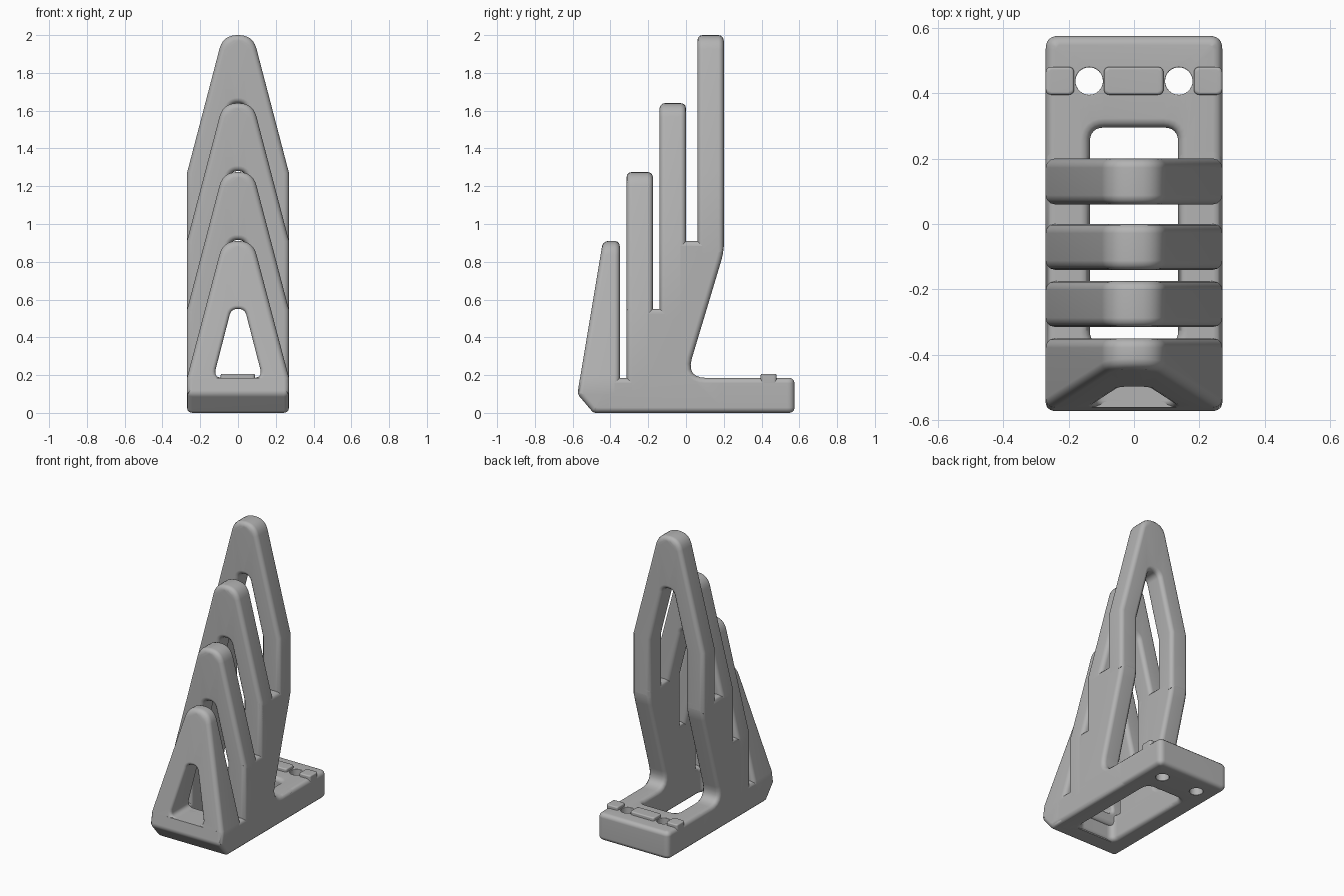
import bpy, bmesh, math
from mathutils import Vector

cube = bpy.data.objects.get("Cube")
if cube:
    bpy.data.objects.remove(cube, do_unlink=True)

GREY = (0.45, 0.45, 0.45, 1)
mat = bpy.data.materials.new("plain_grey")
mat.use_nodes = True
mat.diffuse_color = GREY
mat.node_tree.nodes["Principled BSDF"].inputs["Base Color"].default_value = GREY

ROUND = 0.028    # edge rounding
HALF = 0.27      # half width of the body
INNER = 0.135    # half width of the inner channel
DECK = 0.185     # top of the base


def soften(points, steps=6):
    """Outline from (u, v, corner_cut) points, counter-clockwise."""
    out = []
    for i, p in enumerate(points):
        c = Vector(p[:2])
        cut = p[2] if len(p) > 2 else 0
        if not cut:
            out.append(c)
            continue
        a = c + (Vector(points[i - 1][:2]) - c).normalized() * cut
        b = c + (Vector(points[(i + 1) % len(points)][:2]) - c).normalized() * cut
        for k in range(steps + 1):
            t = k / steps
            out.append(a * (1 - t) ** 2 + c * (2 * t * (1 - t)) + b * t ** 2)
    area = sum(out[i - 1].cross(out[i]) for i in range(len(out)))
    return out if area > 0 else out[::-1]


def inset(loop, dist):
    """Mitred offset towards the inside of a loop."""
    res = []
    for i, p in enumerate(loop):
        e1 = (p - loop[i - 1]).normalized()
        e2 = (loop[(i + 1) % len(loop)] - p).normalized()
        n1, n2 = Vector((-e1.y, e1.x)), Vector((-e2.y, e2.x))
        res.append(p + (n1 + n2) * (dist / max(1 + n1.dot(n2), 0.2)))
    return res


def prism(name, outer, d0, d1, place, holes=(), rnd=ROUND):
    """Extruded outline with holes and rounded rims; holes are (outline, rounding)."""
    bm = bmesh.new()
    caps = ([], [])
    loops = [(outer, rnd, 1)] + [(h, r, -1) for h, r in holes]
    for points, r, sign in loops:
        loop = soften(points)
        arc = [math.radians(30 * k) for k in range(4)]
        steps = [(r * (1 - math.sin(a)), d0 + r * (1 - math.cos(a))) for a in arc]
        steps += [(i, d0 + d1 - d) for i, d in reversed(steps)]
        rings = [[bm.verts.new(place(p.x, p.y, d)) for p in inset(loop, sign * i)]
                 for i, d in steps]
        n = len(loop)
        for r0, r1 in zip(rings, rings[1:]):
            for i in range(n):
                j = (i + 1) % n
                bm.faces.new((r0[i], r0[j], r1[j], r1[i]))
        for cap, ring in zip(caps, (rings[0], rings[-1])):
            cap += [bm.edges.get((ring[i - 1], ring[i])) for i in range(n)]
    normal = Vector(place(0, 0, 1)) - Vector(place(0, 0, 0))
    for cap in caps:
        bmesh.ops.triangle_fill(bm, edges=cap, use_beauty=True, normal=normal)
    bmesh.ops.recalc_face_normals(bm, faces=bm.faces)
    mesh = bpy.data.meshes.new(name)
    bm.to_mesh(mesh)
    bm.free()
    mesh.materials.append(mat)
    mesh.shade_smooth()
    mesh.set_sharp_from_angle(angle=math.radians(35))
    obj = bpy.data.objects.new(name, mesh)
    bpy.context.collection.objects.link(obj)
    mod = obj.modifiers.new("flat_faces", 'WEIGHTED_NORMAL')
    mod.keep_sharp = True
    return obj


def sym(half):
    return half + [(-p[0], *p[1:]) for p in reversed(half)]


def rect(x0, x1, y0, y1, cut):
    return [(x0, y0, cut), (x1, y0, cut), (x1, y1, cut), (x0, y1, cut)]


def circle(x, y, r, n=32):
    return [(x + r * math.cos(k * math.tau / n), y + r * math.sin(k * math.tau / n))
            for k in range(n)]


def upright(u, v, d):
    return (u, d, v)


def flat(u, v, d):
    return (u, v, d)


def leaning(u, v, d):
    # front face leans back, rear face stays vertical
    return (u, d + (v - 0.1) / 6 if d < -0.46 else d, v)


def sideways(sign):
    return lambda u, v, d: (sign * d, u, v)


# Tall pointed arches, stepping up towards the back
arches = [("second_arch", -0.315, 1.275), ("third_arch", -0.14, 1.64), ("rear_arch", 0.06, 2.0)]
for name, y, top in arches:
    foot = top - 1.15
    outside = sym([(HALF, foot), (HALF, top - 0.73), (0.079, top, 0.075)])
    inside = sym([(INNER, foot), (INNER, top - 0.745), (0.036, top - 0.36, 0.033)])
    prism(name, outside + inside[::-1], y, y + 0.14, upright)

# Leaning front plate with a triangular window
window = sym([(0.13, DECK, 0.05), (0.036, 0.55, 0.033)])
prism("front_plate", sym([(HALF, 0.1), (HALF, DECK), (0.079, 0.91, 0.075)]),
      -0.575, -0.35, leaning, [(window, 0.02)])

# Chamfered front foot below the front plate
nose = [(-0.49, 0, 0.015), (-0.575, 0.1, 0.02), (-0.561, DECK)]
prism("front_foot", nose + [(-0.38, DECK), (-0.38, 0)], -HALF, HALF, sideways(1))

# Stepped side walls joining the arches to the base
wall = nose + [(-0.315, DECK), (-0.315, 0.55), (-0.14, 0.55), (-0.14, 0.91), (0.2, 0.91),
               (0.2, 0.85, 0.05), (0.0, DECK, 0.11), (0.22, DECK), (0.22, 0)]
for side, sign in (("left", 1), ("right", -1)):
    prism(side + "_side_wall", wall, INNER, HALF, sideways(sign))

# Base frame with central opening and two screw holes
base = [(-HALF, -0.47), (HALF, -0.47), (HALF, 0.575, 0.04), (-HALF, 0.575, 0.04)]
opening = rect(-INNER, INNER, -0.37, 0.295, 0.045)
screws = [(circle(s * 0.137, 0.437, 0.042), 0.004) for s in (-1, 1)]
prism("base_frame", base, 0, DECK, flat, [(opening, ROUND)] + screws)

# Raised pads between the screw holes
for name, x0, x1 in (("middle_pad", -0.092, 0.09), ("left_pad", 0.183, HALF),
                     ("right_pad", -HALF, -0.183)):
    prism(name, rect(x0, x1, 0.395, 0.48, 0.018), 0.15, 0.207, flat, rnd=0.008)
